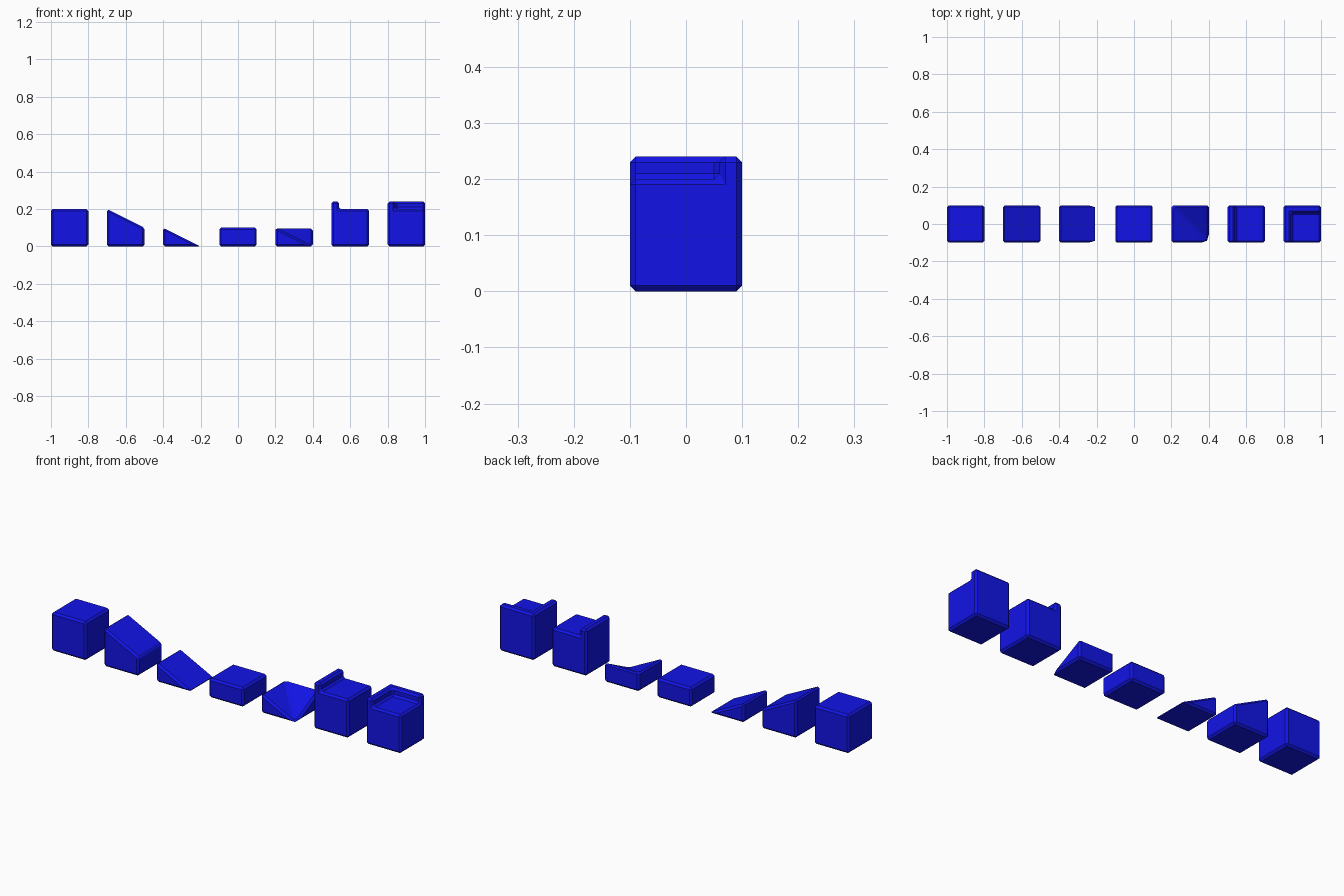
import bpy, bmesh

if "Cube" in bpy.data.objects:
    bpy.data.objects.remove(bpy.data.objects["Cube"])

S = 0.1      # half tile width
B = 0.01     # chamfer size

blue = bpy.data.materials.new("blue")
blue.diffuse_color = (0.006, 0.007, 0.8, 1)
blue.use_nodes = True
blue.node_tree.nodes["Principled BSDF"].inputs["Base Color"].default_value = blue.diffuse_color


def tile(name, x, points, faces):
    """Closed mesh with a one-step chamfer on every edge."""
    bm = bmesh.new()
    vs = [bm.verts.new(p) for p in points]
    for f in faces:
        bm.faces.new([vs[i] for i in f])
    bmesh.ops.recalc_face_normals(bm, faces=bm.faces)
    mesh = bpy.data.meshes.new(name)
    bm.to_mesh(mesh)
    bm.free()
    mesh.materials.append(blue)
    ob = bpy.data.objects.new(name, mesh)
    ob.location.x = x
    bpy.context.collection.objects.link(ob)
    mod = ob.modifiers.new("chamfer", "BEVEL")
    mod.width = B
    mod.segments = 1
    mod.limit_method = "NONE"
    return ob


def profile_tile(name, x, profile):
    """Extrude an x/z outline from front to back."""
    n = len(profile)
    pts = [(px, y, pz) for y in (-S, S) for px, pz in profile]
    faces = [list(range(n)), list(range(n, 2 * n))]
    faces += [[i, (i + 1) % n, (i + 1) % n + n, i + n] for i in range(n)]
    return tile(name, x, pts, faces)


def slab(left, right):
    return [(-S, 0), (S, 0), (S, right), (-S, left)] if right else [(-S, 0), (S, 0), (-S, left)]


# plain blocks and straight ramps
profile_tile("full_block", -0.9, slab(0.2, 0.2))
profile_tile("upper_ramp", -0.6, slab(0.2, 0.1))
profile_tile("lower_ramp", -0.3, slab(0.1, 0))
profile_tile("half_block", 0.0, slab(0.1, 0.1))

# inner corner ramp: only the front right corner drops to the ground
tile("corner_ramp", 0.3,
     [(-S, -S, 0), (S, -S, 0), (S, S, 0), (-S, S, 0),
      (-S, -S, 0.1), (S, S, 0.1), (-S, S, 0.1)],
     [(0, 1, 2, 3), (0, 1, 4), (1, 2, 5), (2, 3, 6, 5), (3, 0, 4, 6),
      (4, 1, 6), (1, 5, 6)])

# block with a kerb along the left edge
K = -S + 0.04
profile_tile("kerb_block", 0.6,
             [(-S, 0), (S, 0), (S, 0.2), (K, 0.2), (K, 0.24), (-S, 0.24)])

# block with a kerb along the left and back edges
H, L = 0.24, 0.2
tile("corner_kerb_block", 0.9,
     [(-S, -S, 0), (S, -S, 0), (S, S, 0), (-S, S, 0),
      (-S, -S, H), (K, -S, H), (K, -K, H), (S, -K, H), (S, S, H), (-S, S, H),
      (S, -S, L), (K, -S, L), (K, -K, L), (S, -K, L)],
     [(0, 1, 2, 3), (0, 1, 10, 11, 5, 4), (1, 2, 8, 7, 13, 10),
      (2, 3, 9, 8), (3, 0, 4, 9), (4, 5, 6, 7, 8, 9),
      (10, 13, 12, 11), (5, 11, 12, 6), (6, 12, 13, 7)])
